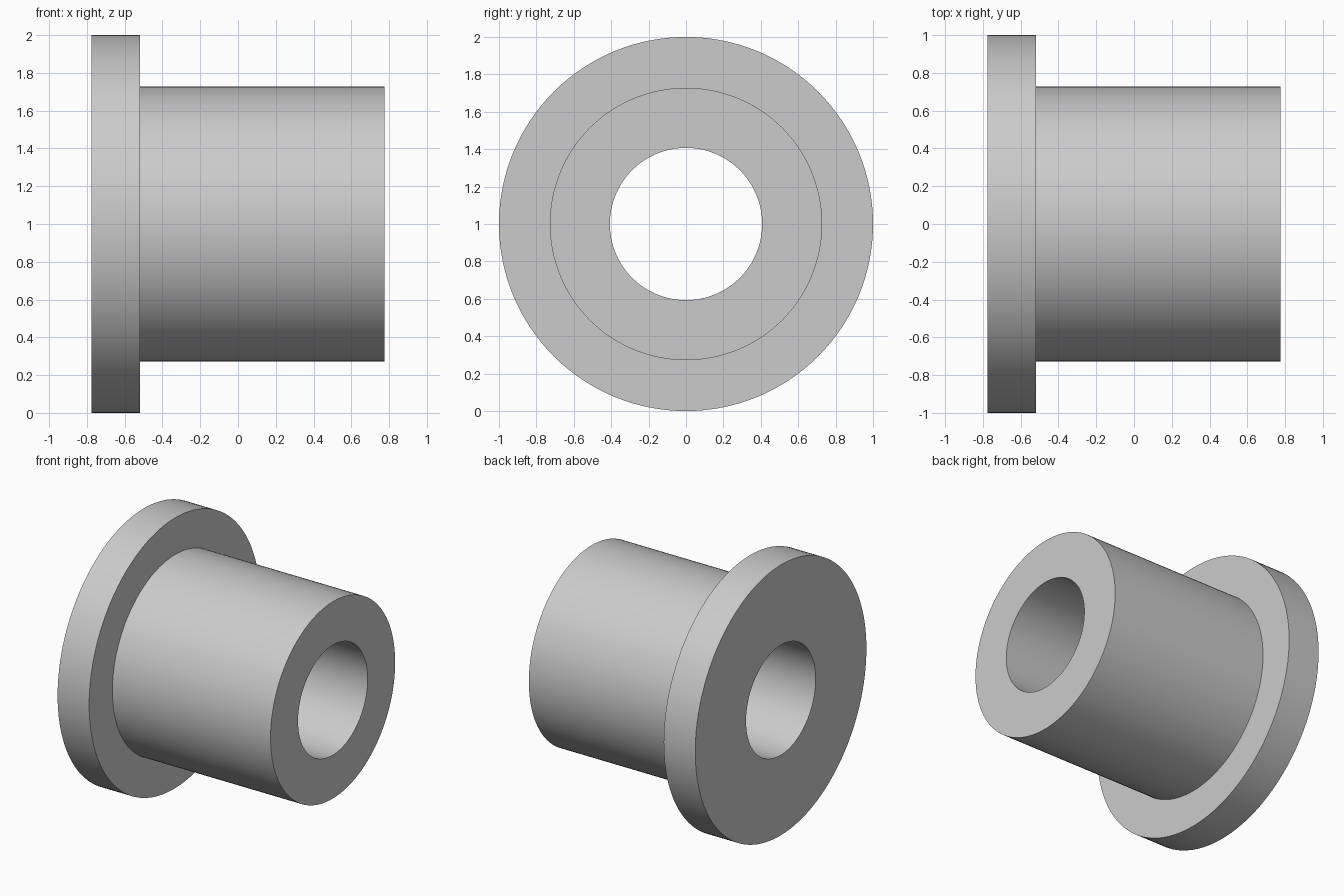
import bpy
import bmesh
from math import cos, sin, radians, tau

cube = bpy.data.objects.get("Cube")
if cube:
    bpy.data.objects.remove(cube, do_unlink=True)

SEGMENTS = 128
HALF_LENGTH = 0.776
FLANGE_FACE = -0.518
FLANGE_R, SLEEVE_R, BORE_R = 1.0, 0.728, 0.407
AXIS_Z = 1.0

# Plain grey metal
grey = bpy.data.materials.new("grey_metal")
grey.use_nodes = True
grey.diffuse_color = (0.6, 0.6, 0.6, 1)
grey.node_tree.nodes["Principled BSDF"].inputs["Base Color"].default_value = grey.diffuse_color


def lathe_x(name, profile, material):
    """Revolve a closed (x, radius) profile around the x axis."""
    bm = bmesh.new()
    rings = []
    for i in range(SEGMENTS):
        a = tau * i / SEGMENTS
        rings.append([bm.verts.new((x, r * cos(a), r * sin(a))) for x, r in profile])
    n = len(profile)
    for i, ring in enumerate(rings):
        following = rings[(i + 1) % SEGMENTS]
        for j in range(n):
            k = (j + 1) % n
            bm.faces.new((ring[j], ring[k], following[k], following[j]))
    bmesh.ops.recalc_face_normals(bm, faces=bm.faces)
    mesh = bpy.data.meshes.new(name)
    bm.to_mesh(mesh)
    bm.free()
    mesh.materials.append(material)
    obj = bpy.data.objects.new(name, mesh)
    bpy.context.collection.objects.link(obj)
    return obj


# Flanged bushing: wide flange, long sleeve and through bore in one solid
bushing = lathe_x("flanged_bushing", [
    (-HALF_LENGTH, BORE_R),
    (-HALF_LENGTH, FLANGE_R),
    (FLANGE_FACE, FLANGE_R),
    (FLANGE_FACE, SLEEVE_R),
    (HALF_LENGTH, SLEEVE_R),
    (HALF_LENGTH, BORE_R),
], grey)
bushing.location.z = AXIS_Z

# Smooth round walls, crisp rims
bpy.ops.object.select_all(action='DESELECT')
bushing.select_set(True)
bpy.context.view_layer.objects.active = bushing
bpy.ops.object.shade_smooth_by_angle(angle=radians(30))
